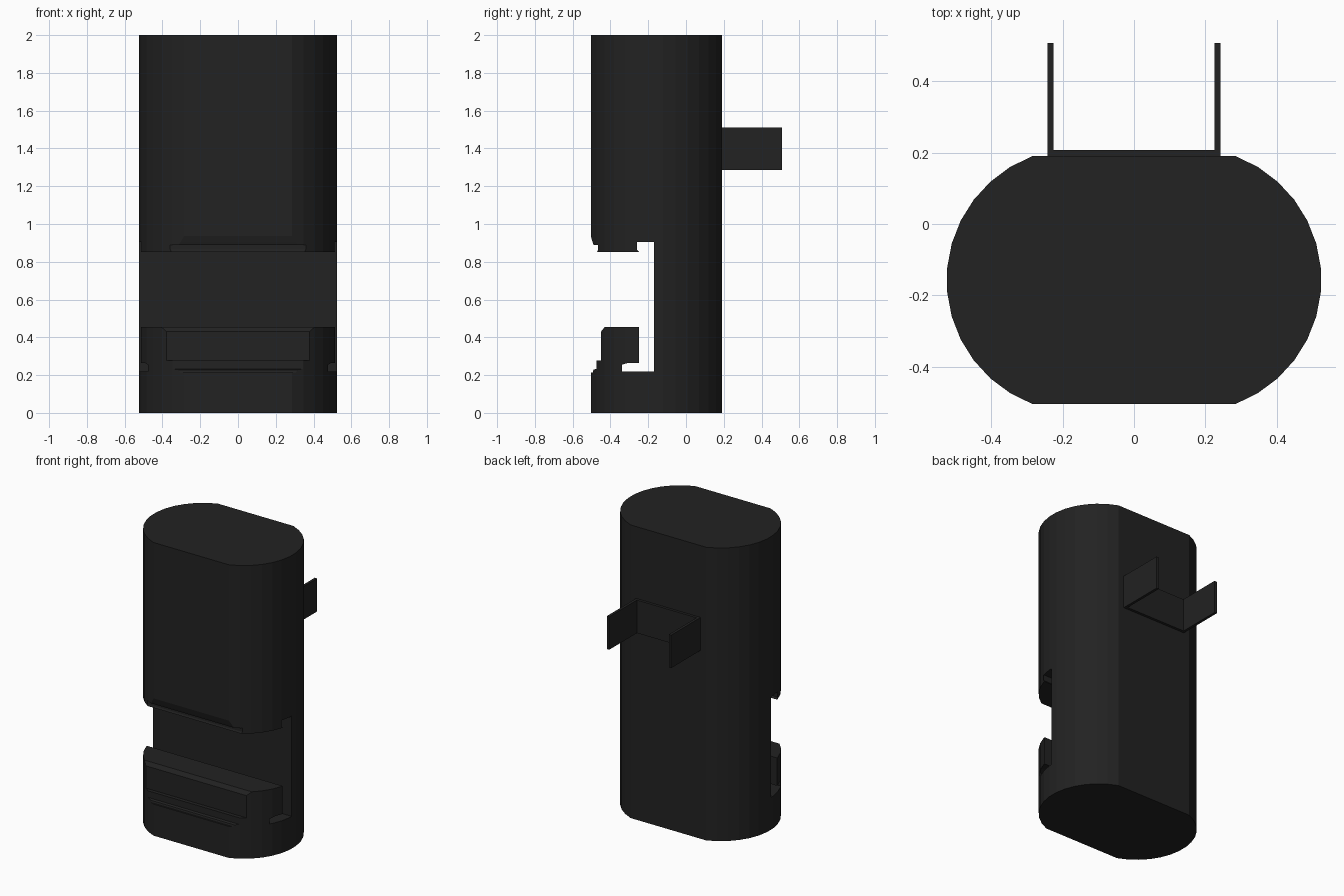
import bpy
import bmesh
from math import radians, sin, cos
from mathutils import Vector

cube = bpy.data.objects.get("Cube")
if cube:
    bpy.data.objects.remove(cube, do_unlink=True)

black = bpy.data.materials.new("matte black")
black.use_nodes = True
COLOUR = (0.016, 0.016, 0.016, 1)
black.diffuse_color = COLOUR
black.node_tree.nodes["Principled BSDF"].inputs["Base Color"].default_value = COLOUR


def extrude(name, points, direction):
    """Solid made by sweeping a closed polygon along a direction."""
    bm = bmesh.new()
    face = bm.faces.new([bm.verts.new(p) for p in points])
    swept = bmesh.ops.extrude_face_region(bm, geom=[face])["geom"]
    moved = [v for v in swept if isinstance(v, bmesh.types.BMVert)]
    bmesh.ops.translate(bm, verts=moved, vec=Vector(direction))
    bmesh.ops.recalc_face_normals(bm, faces=bm.faces)
    mesh = bpy.data.meshes.new(name)
    bm.to_mesh(mesh)
    bm.free()
    mesh.materials.append(black)
    obj = bpy.data.objects.new(name, mesh)
    bpy.context.collection.objects.link(obj)
    return obj


# Body: rounded-end column
SEGMENTS, SWEEP = 13, 69.3
RADIUS, ARC_X, MID_Y = 0.371, 0.154, -0.157
right_arc = []
for i in range(SEGMENTS + 1):
    a = radians(-SWEEP + 2 * SWEEP * i / SEGMENTS)
    right_arc.append((ARC_X + RADIUS * cos(a), MID_Y + RADIUS * sin(a), 0))
outline = right_arc + [(-x, y, z) for x, y, z in reversed(right_arc)]
body = extrude("body", outline, (0, 0, 2))

# Side profile with the stepped jaws of the front slot, as (y, z)
upper_jaw = [(-0.6, 0.94), (-0.505, 0.94), (-0.495, 0.905), (-0.49, 0.89),
             (-0.465, 0.89), (-0.465, 0.865), (-0.47, 0.853),
             (-0.25, 0.853), (-0.26, 0.865), (-0.26, 0.905), (-0.17, 0.905)]
lower_jaw = [(-0.17, 0.22), (-0.34, 0.22), (-0.34, 0.255), (-0.305, 0.265),
             (-0.25, 0.265), (-0.25, 0.455), (-0.43, 0.455), (-0.45, 0.43),
             (-0.45, 0.278), (-0.475, 0.278), (-0.475, 0.233),
             (-0.49, 0.228), (-0.493, 0.215), (-0.6, 0.215)]
profile = [(-0.6, -0.1), (0.3, -0.1), (0.3, 2.1), (-0.6, 2.1)] + upper_jaw + lower_jaw
cutter = extrude("slot_profile_cutter", [(-0.7, y, z) for y, z in profile], (1.4, 0, 0))
cutter.hide_render = True

cut = body.modifiers.new("slot", 'BOOLEAN')
cut.operation = 'INTERSECT'
cut.solver = 'EXACT'
cut.object = cutter
bpy.context.view_layer.objects.active = body
body.select_set(True)
bpy.ops.object.modifier_apply(modifier=cut.name)
bpy.data.objects.remove(cutter, do_unlink=True)

# Back clip: flat U-shaped strip
W, T, BACK, TIP = 0.243, 0.018, 0.19, 0.507
half = [(W, BACK), (W, TIP), (W - T, TIP), (W - T, BACK + T)]
strip = half + [(-x, y) for x, y in reversed(half)]
extrude("back_clip", [(x, y, 1.285) for x, y in strip], (0, 0, 0.225))
